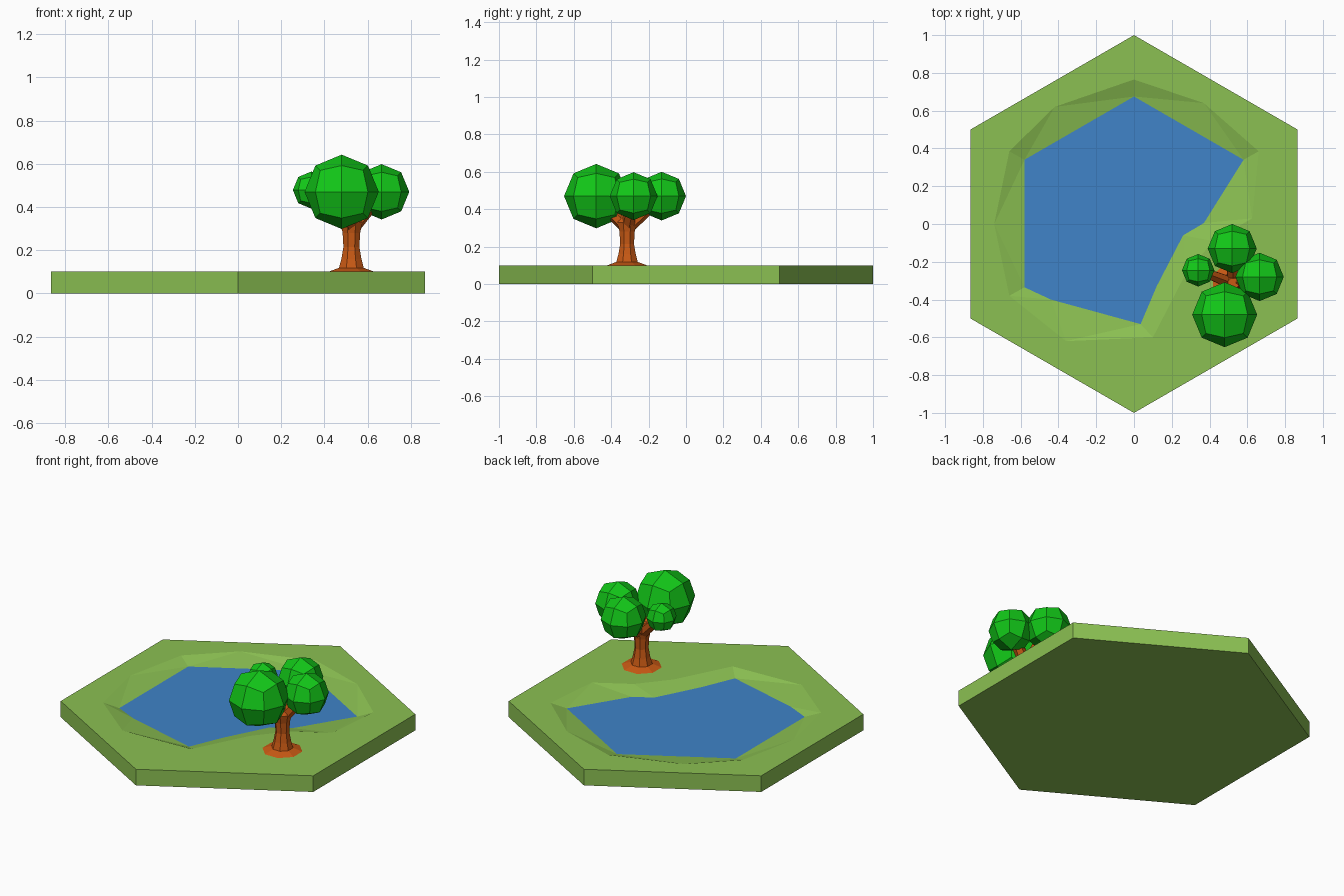
import bpy, bmesh, math
from mathutils import Vector, Matrix

if "Cube" in bpy.data.objects:
    bpy.data.objects.remove(bpy.data.objects["Cube"])

TOP, WATER_Z = 0.10, 0.07


def material(name, rgb):
    m = bpy.data.materials.new(name)
    m.diffuse_color = (*rgb, 1)
    m.use_nodes = True
    m.node_tree.nodes["Principled BSDF"].inputs["Base Color"].default_value = m.diffuse_color
    return m


def finish(bm, name, mat):
    bmesh.ops.recalc_face_normals(bm, faces=bm.faces[:])
    me = bpy.data.meshes.new(name)
    bm.to_mesh(me)
    bm.free()
    me.materials.append(mat)
    ob = bpy.data.objects.new(name, me)
    bpy.context.collection.objects.link(ob)
    return ob


def loop(bm, pts, z):
    vs = [bm.verts.new((x, y, z)) for x, y in pts]
    es = [bm.edges.new((vs[i - 1], vs[i])) for i in range(len(vs))]
    return vs, es


grass = material("grass", (0.26, 0.53, 0.085))
blue = material("water", (0.05, 0.23, 0.58))
bark = material("bark", (0.58, 0.10, 0.007))
leaf = material("leaf", (0.006, 0.57, 0.009))

# Outlines: hexagon tile, top of the bank, water line
hexagon = [(math.sin(i * math.pi / 3), math.cos(i * math.pi / 3)) for i in range(6)]
shore = [(0, .765), (.37, .64), (.66, .385), (.625, .03), (.42, -.09), (.27, -.27),
         (.10, -.60), (-.36, -.62), (-.66, -.38), (-.74, 0), (-.66, .385), (-.42, .62)]
pond = [(0, .675), (.58, .34), (.37, .005), (.26, -.06), (.12, -.33),
        (.035, -.53), (-.44, -.40), (-.58, -.335), (-.58, .34)]

# Ground tile with sloping banks
bm = bmesh.new()
top, top_e = loop(bm, hexagon, TOP)
rim, rim_e = loop(bm, shore, TOP)
low, low_e = loop(bm, pond, TOP)
bmesh.ops.triangle_fill(bm, edges=top_e + rim_e, use_beauty=True, normal=(0, 0, 1))
bmesh.ops.triangle_fill(bm, edges=rim_e + low_e, use_beauty=True, normal=(0, 0, 1))
for v in low:
    v.co.z = WATER_Z
base, _ = loop(bm, hexagon, 0)
for i in range(6):
    bm.faces.new((top[i - 1], top[i], base[i], base[i - 1]))
bm.faces.new(base)
finish(bm, "ground_tile", grass)

# Pond surface
bm = bmesh.new()
vs, es = loop(bm, pond, WATER_Z)
bmesh.ops.triangle_fill(bm, edges=es, use_beauty=True, normal=(0, 0, 1))
for f in bm.faces:
    f.normal_update()
water = finish(bm, "pond_water", blue)
if water.data.polygons[0].normal.z < 0:
    water.data.flip_normals()

# Leaf clumps: centre and radius
clumps = [((.48, -.48, .47), .172), ((.665, -.28, .47), .128),
          ((.52, -.13, .47), .13), ((.34, -.245, .478), .086)]

# Trunk: turned profile (radius, height) with a flared foot
foot = Vector((.525, -.315, 0))
profile = [(.115, .10), (.062, .118), (.05, .16), (.04, .215), (.044, .28), (.055, .33), (.03, .37)]
bm = bmesh.new()
rings = []
for r, z in profile:
    rings.append([bm.verts.new(foot + Vector((r * math.cos(a), r * math.sin(a), z)))
                  for a in (k * math.pi / 4 + math.pi / 8 for k in range(8))])
for a, b in zip(rings, rings[1:]):
    for k in range(8):
        bm.faces.new((a[k - 1], a[k], b[k], b[k - 1]))
bm.faces.new(rings[0])
bm.faces.new(rings[-1])
finish(bm, "tree_trunk", bark)

# Branches from the fork into each clump
bm = bmesh.new()
fork = foot + Vector((0, 0, .30))
for c, r in clumps:
    d = Vector(c) - fork
    m = Matrix.Translation(fork + d / 2) @ d.to_track_quat('Z', 'Y').to_matrix().to_4x4()
    bmesh.ops.create_cone(bm, cap_ends=True, segments=6, depth=d.length,
                          radius1=.036, radius2=.15 * r + .012, matrix=m)
finish(bm, "tree_branches", bark)

# Faceted clumps: a cube split once and pushed onto a sphere
for i, (c, r) in enumerate(clumps):
    bm = bmesh.new()
    bmesh.ops.create_cube(bm, size=2)
    bmesh.ops.subdivide_edges(bm, edges=bm.edges[:], cuts=1, use_grid_fill=True)
    for v in bm.verts:
        v.co = Vector(c) + v.co.normalized() * r
    finish(bm, f"leaf_clump_{i + 1}", leaf)
